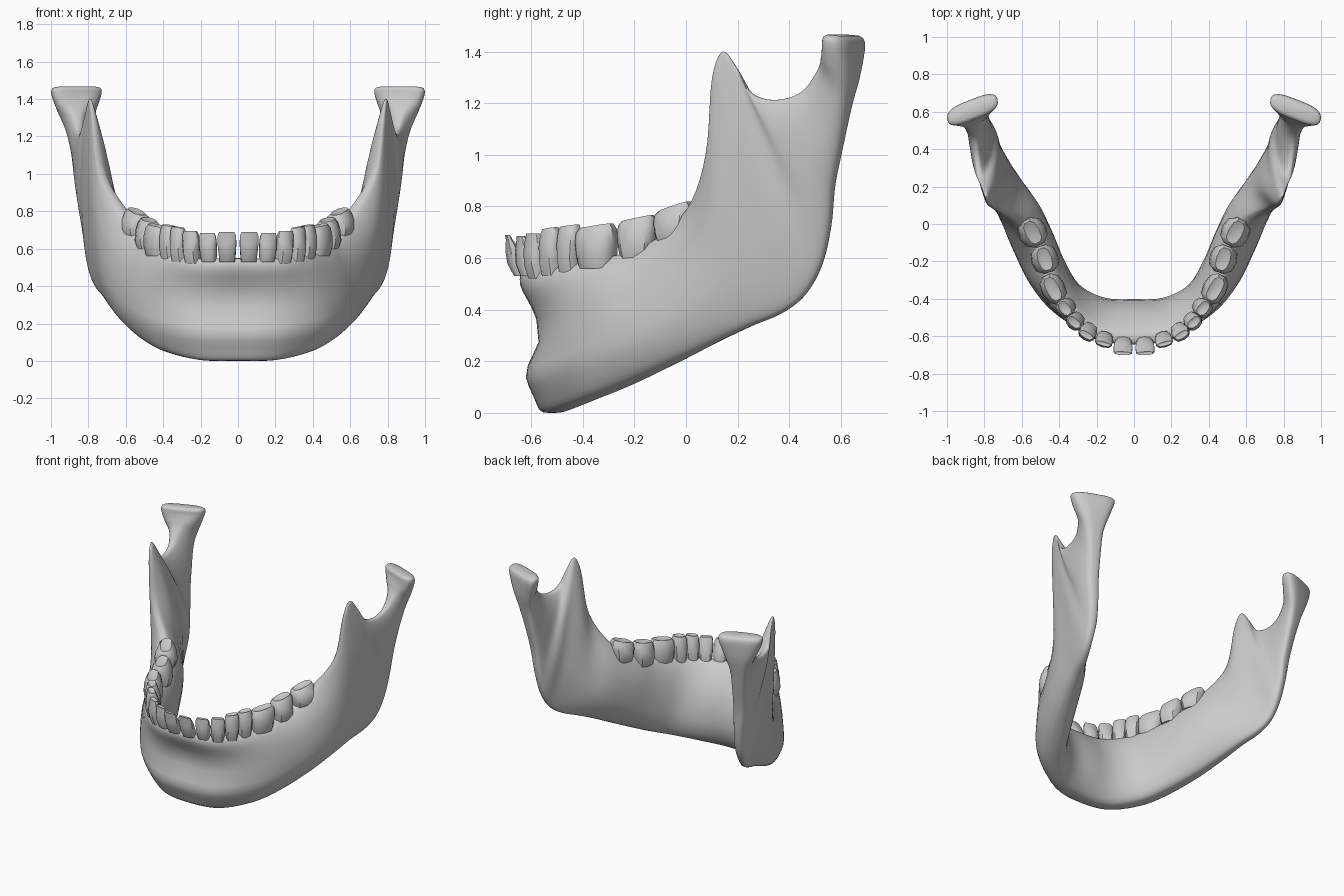
import bpy, bmesh, math
from mathutils import Vector

if "Cube" in bpy.data.objects:
    bpy.data.objects.remove(bpy.data.objects["Cube"])

# Rib sections: lower edge xyz, upper edge xyz, half thickness low/mid/top, outward bulge, facing angle
BODY = [
    (0, -.525, 0, 0, -.605, .55, .075, .083, .045, -.073, 0),
    (.205, -.49, .005, .20, -.575, .55, .075, .085, .045, -.052, 20),
    (.375, -.37, .05, .34, -.47, .57, .08, .092, .05, -.015, 42),
    (.48, -.22, .11, .435, -.31, .60, .08, .11, .055, 0, 52),
    (.58, -.04, .195, .50, -.14, .655, .07, .115, .06, 0, 58),
    (.65, .12, .275, .60, .01, .79, .06, .11, .05, -.01, 62),
]
RAMUS = [
    (.695, .25, .335, .725, .08, 1.0, .055, .09, .035, -.025, 65),
    (.74, .37, .385, .77, .103, 1.30, .05, .075, .025, -.02, 68),
    (.77, .46, .455, .79, .143, 1.40, .045, .065, .015, -.01, 72),
    (.785, .525, .57, .805, .195, 1.34, .045, .06, .02, -.01, 75),
    (.80, .56, .72, .825, .255, 1.24, .045, .055, .025, 0, 75),
    (.815, .575, .88, .84, .35, 1.213, .05, .055, .025, 0, 75),
    (.83, .605, 1.03, .85, .45, 1.245, .05, .055, .03, 0, 75),
    (.85, .635, 1.18, .86, .515, 1.33, .06, .07, .05, 0, 74),
    (.862, .66, 1.30, .862, .54, 1.385, .09, .11, .10, 0, 72),
    (.872, .665, 1.405, .855, .555, 1.425, .125, .14, .125, 0, 69),
    (.872, .66, 1.445, .855, .56, 1.455, .125, .143, .125, 0, 69),
    (.87, .645, 1.46, .857, .575, 1.467, .105, .125, .105, 0, 69),
]
RING = 40


def finish(name, bm, angle):
    bmesh.ops.recalc_face_normals(bm, faces=bm.faces)
    me = bpy.data.meshes.new(name)
    bm.to_mesh(me)
    bm.free()
    ob = bpy.data.objects.new(name, me)
    bpy.context.collection.objects.link(ob)
    bpy.ops.object.select_all(action='DESELECT')
    ob.select_set(True)
    bpy.context.view_layer.objects.active = ob
    bpy.ops.object.shade_smooth_by_angle(angle=math.radians(angle))
    mod = ob.modifiers.new("mirror", 'MIRROR')
    mod.use_clip = True
    mod.merge_threshold = 0.001
    return ob


def loft(bm, rings):
    rows = [[bm.verts.new(p) for p in r] for r in rings]
    n = len(rows[0])
    for a, b in zip(rows, rows[1:]):
        for i in range(n):
            j = (i + 1) % n
            bm.faces.new((a[i], a[j], b[j], b[i]))
    return rows


def power(v, p):
    return math.copysign(abs(v) ** p, v)


def chin(u):
    # Chin bump, groove above it, and lip under the teeth
    return sum(h * math.exp(-((u - c) / w) ** 2)
               for h, c, w in ((.05, .27, .16), (-.014, .57, .14), (.03, .92, .13)))


def rib(s):
    low, top = Vector(s[:3]), Vector(s[3:6])
    tb, tm, tt, bulge, ang = s[6:]
    a = math.radians(ang)
    out = Vector((math.sin(a), -math.cos(a), 0))
    front = max(0, math.cos(a * 1.4)) ** 1.5
    pts = []
    for i in range(RING):
        t = math.tau * i / RING
        u = .5 - .5 * power(math.cos(t), .6)
        h = tb * (1 - u) * (1 - 2 * u) + 4 * tm * u * (1 - u) + tt * u * (2 * u - 1)
        side = power(math.sin(t), .55)
        w = h * side + bulge * 4 * u * (1 - u) + max(0, side) * front * chin(u)
        pts.append(low.lerp(top, u) + out * w)
    return pts


def spline(p0, p1, p2, p3, t):
    return .5 * (2 * p1 + (p2 - p0) * t + (2 * p0 - 5 * p1 + 4 * p2 - p3) * t * t
                 + (3 * p1 - p0 - 3 * p2 + p3) * t ** 3)


# Jaw bone: smooth loft through the ribs from chin to condyle
keys = [rib(s) for s in BODY + RAMUS]
mirrored = [Vector((-p.x, p.y, p.z)) for p in keys[1]]
keys = [mirrored] + keys + [keys[-1]]
rings = []
for k in range(1, len(keys) - 2):
    for step in range(5):
        rings.append([spline(*q, step / 5) for q in zip(*keys[k - 1:k + 3])])
rings.append(keys[-1])
bm = bmesh.new()
rows = loft(bm, rings)
bm.faces.new(rows[-1])
finish("jaw_bone", bm, 60)

# Teeth: x, y, z low, z high, width, depth, facing angle, forward lean, edge depth ratio, rearward rise
TEETH = {
    "central_incisor": (.057, -.632, .53, .69, .104, .085, 3, .06, .3, 0),
    "lateral_incisor": (.155, -.607, .53, .685, .096, .085, 15, .035, .35, 0),
    "canine": (.240, -.568, .52, .695, .096, .10, 30, .03, .45, 0),
    "first_premolar": (.310, -.515, .53, .715, .094, .10, 42, .015, .6, .01),
    "second_premolar": (.362, -.445, .54, .725, .10, .11, 52, .01, .65, .01),
    "first_molar": (.43, -.345, .56, .725, .17, .13, 62, .005, .7, .02),
    "second_molar": (.477, -.188, .595, .755, .155, .15, 72, 0, .65, .025),
    "third_molar": (.542, -.045, .66, .80, .16, .155, 62, 0, .65, .04),
}


def tooth(name, x, y, z0, z1, width, depth, ang, lean, edge, rise):
    a = math.radians(ang)
    out = Vector((math.sin(a), -math.cos(a), 0))
    along = Vector((math.cos(a), math.sin(a), 0))
    rings = []
    for f, ws, ds in ((0, .82, .8), (.3, .92, 1), (.62, 1, (1 + edge) / 2 + .08),
                      (.88, .97, edge * 1.05), (1, .8, edge * .75)):
        c = Vector((x, y, z0 + (z1 - z0) * f)) + out * lean * f
        ring = []
        for i in range(10):
            t = math.tau * (i + .5) / 10
            ca = power(math.cos(t), .75)
            ring.append(c + along * width / 2 * ws * ca + Vector((0, 0, rise * ca * f / 2))
                        + out * depth / 2 * ds * power(math.sin(t), .75))
        rings.append(ring)
    bm = bmesh.new()
    rows = loft(bm, rings)
    bm.faces.new(rows[0])
    # Sunken chewing surface
    centre = bm.verts.new(sum(rings[-1], Vector()) / 10 - Vector((0, 0, .025 * edge)))
    for i in range(10):
        bm.faces.new((rows[-1][i], rows[-1][(i + 1) % 10], centre))
    finish(name, bm, 42)


for name, spec in TEETH.items():
    tooth(name, *spec)
